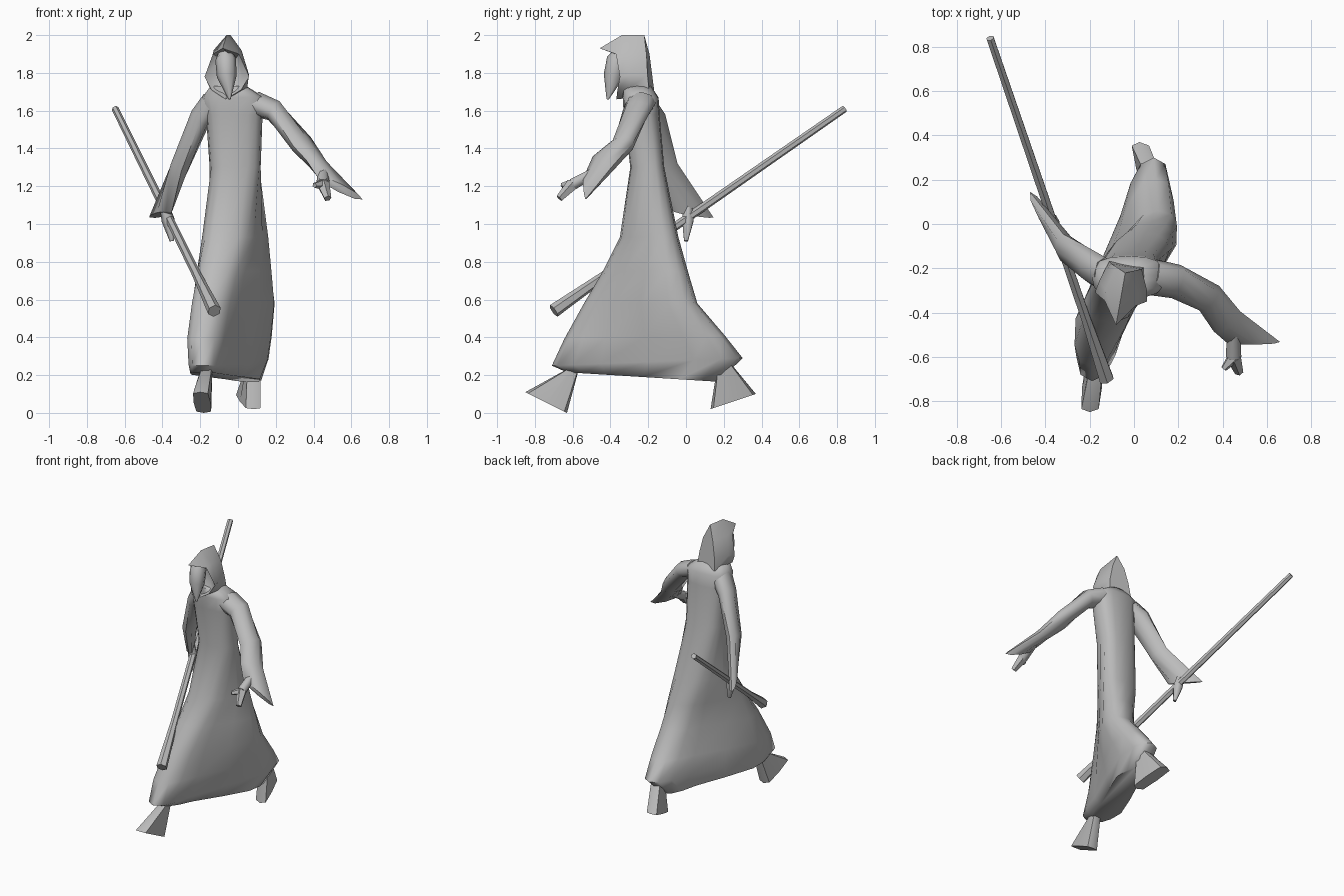
import bpy
import bmesh
from math import cos, sin, pi, radians
from mathutils import Vector, Matrix

# Remove the default object only
default_cube = bpy.data.objects.get("Cube")
if default_cube:
    bpy.data.objects.remove(default_cube, do_unlink=True)

# One flat grey for the whole figure
grey = bpy.data.materials.new("plain_grey")
grey.use_nodes = True
colour = (0.5, 0.5, 0.5, 1)
grey.diffuse_color = colour
grey.node_tree.nodes["Principled BSDF"].inputs["Base Color"].default_value = colour


def signed_power(value, power):
    return abs(value) ** power * (1 if value >= 0 else -1)


def oval(centre, u, v, sides=8, power=1.0, bend=0.0):
    """Ring spanned by two half-axes; bend pushes its ends apart in x, like an S."""
    centre, u, v = Vector(centre), Vector(u), Vector(v)
    ring = []
    for i in range(sides):
        angle = 2 * pi * i / sides
        along = signed_power(sin(angle), power)
        ring.append(centre + u * signed_power(cos(angle), power) + v * along
                    + Vector((bend * signed_power(along, .5), 0, 0)))
    return ring


def loft(name, rings, sharp_angle=60):
    """Skin a list of equal rings and close both ends."""
    bm = bmesh.new()
    rows = [[bm.verts.new(point) for point in ring] for ring in rings]
    count = len(rows[0])
    for lower, upper in zip(rows, rows[1:]):
        for i in range(count):
            j = (i + 1) % count
            bm.faces.new((lower[i], lower[j], upper[j], upper[i]))
    bm.faces.new(reversed(rows[0]))
    bm.faces.new(rows[-1])
    bmesh.ops.recalc_face_normals(bm, faces=bm.faces)
    mesh = bpy.data.meshes.new(name)
    bm.to_mesh(mesh)
    bm.free()
    mesh.materials.append(grey)
    obj = bpy.data.objects.new(name, mesh)
    bpy.context.collection.objects.link(obj)
    bpy.ops.object.select_all(action="DESELECT")
    obj.select_set(True)
    bpy.context.view_layer.objects.active = obj
    bpy.ops.object.shade_smooth_by_angle(angle=radians(sharp_angle))


def tube(name, path, sides=6, sharp_angle=60):
    """Tapered tube through (point, radius) pairs."""
    points = [Vector(point) for point, radius in path]
    direction = (points[-1] - points[0]).normalized()
    side = direction.cross(Vector((0, 1, 0))).normalized()
    across = direction.cross(side)
    rings = [oval(point, side * radius, across * radius, sides)
             for point, (_, radius) in zip(points, path)]
    loft(name, rings, sharp_angle)


# Robe: ovals that stretch into an S-shaped stride towards the hem
# (x, y, z, half width, half length, bend, rise towards the back)
robe_sections = [
    (-.065, -.23, .19, .095, .4, .13, -.025),
    (-.05, -.205, .27, .115, .505, .14, .02),
    (-.045, -.22, .4, .125, .425, .145, .01),
    (-.025, -.24, .58, .13, .3, .135, 0),
    (-.02, -.215, .75, .135, .225, .1, 0),
    (-.015, -.195, .93, .145, .155, .055, 0),
    (-.015, -.205, 1.3, .135, .09, 0, 0),
    (-.02, -.235, 1.58, .15, .095, 0, 0),
    (-.025, -.24, 1.67, .165, .095, 0, 0),
    (-.05, -.26, 1.73, .095, .075, 0, 0),
]
robe_rings = []
for x, y, z, width, length, bend, rise in robe_sections:
    robe_rings.append(oval((x, y, z), (width, 0, 0), (0, length, rise),
                           sides=16, power=.75, bend=bend))
loft("robe", robe_rings, 70)

# Hood: half outlines mirrored, from the back to the rim, then into the recess
hood_halves = [
    [(0, .06, 2), (.045, .08, 1.9), (.07, .09, 1.79), (.08, .1, 1.7), (0, .1, 1.67)],
    [(0, -.06, 2), (.075, -.03, 1.92), (.11, 0, 1.79), (.1, 0, 1.72), (0, 0, 1.67)],
    [(0, -.18, 1.93), (.07, -.08, 1.9), (.12, -.05, 1.78), (.08, -.07, 1.71),
     (0, -.09, 1.66)],
]
rim = hood_halves[-1]
hood_halves.append([(x * .6, -.02, 1.8 + (z - 1.8) * .75) for x, y, z in rim])
head_turn = Matrix.Translation((-.05, -.28, 0)) @ Matrix.Rotation(radians(-10), 4, "Z")
hood_rings = []
for half in hood_halves:
    mirrored = [(-x, y, z) for x, y, z in half[-2:0:-1]]
    hood_rings.append([head_turn @ Vector(point) for point in half + mirrored])
loft("hood", hood_rings, 50)

# Long pointed face hanging out of the hood
tube("face", [((-.065, -.34, 1.93), .03), ((-.065, -.365, 1.87), .055),
              ((-.06, -.385, 1.78), .052), ((-.045, -.415, 1.66), .006)], 8)

# Sleeves: narrow at the shoulder, opening into a long drooping cuff
left_sleeve = [
    ((.08, -.24, 1.64), (.02, .08, 0), (.03, 0, .06)),
    ((.19, -.26, 1.6), (.02, .075, 0), (.03, 0, .05)),
    ((.34, -.335, 1.42), (.045, .055, .01), (.02, -.02, .045)),
    ((.42, -.44, 1.32), (.06, .045, -.02), (.01, -.03, .035)),
    ((.54, -.535, 1.19), (.12, .002, -.06), (.01, -.01, .02)),
]
right_sleeve = [
    ((-.13, -.23, 1.64), (0, .08, 0), (-.05, 0, .05)),
    ((-.2, -.19, 1.56), (0, .08, .02), (-.045, 0, .04)),
    ((-.31, -.11, 1.3), (-.01, .065, .02), (-.045, -.01, .02)),
    ((-.41, .04, 1.05), (-.06, .105, -.015), (-.02, -.015, .01)),
]
for name, sections in (("left_sleeve", left_sleeve), ("right_sleeve", right_sleeve)):
    loft(name, [oval(*section) for section in sections])

# Hands: palm with spread fingers on the left, closed grip on the right
knuckle = (.45, -.6, 1.21)
tube("left_palm", [((.45, -.49, 1.27), .03), (knuckle, .035)])
tube("left_fingers", [(knuckle, .035), ((.475, -.67, 1.135), .02)], 5)
tube("left_thumb", [(knuckle, .03), ((.405, -.655, 1.205), .014)], 5)
tube("right_hand", [((-.39, .01, 1.1), .025), ((-.37, .01, 1.02), .035),
                    ((-.35, 0, .91), .012)])

# Staff: flared at its lower end
tube("staff", [((-.125, -.7, .54), .037), ((-.22, -.42, .735), .024),
               ((-.65, .84, 1.61), .019)], 6, 40)

# Wedge feet: front toe lifted, rear heel lifted
feet = {
    "front_foot": [((-.165, -.59, .24), (.03, 0, 0), (0, .025, 0)),
                   ((-.19, -.74, .055), (.045, 0, 0), (.01, .11, -.055))],
    "rear_foot": [((.085, .2, .27), (.04, 0, 0), (0, .03, 0)),
                  ((.055, .25, .06), (.045, 0, 0), (-.03, .12, .04))],
}
for name, sections in feet.items():
    loft(name, [oval(*section, power=.4) for section in sections], 40)
